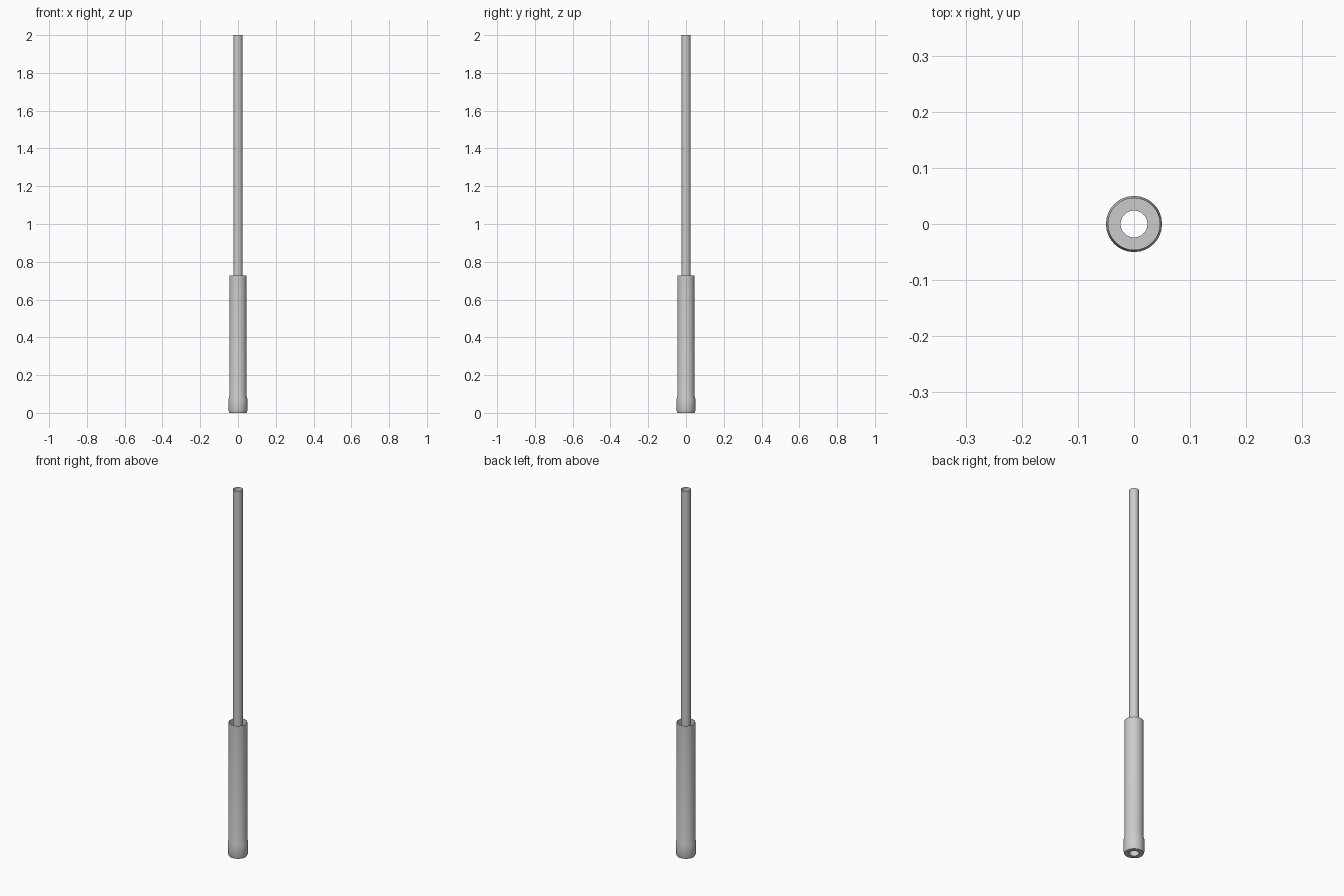
import bpy, bmesh
from math import tau, radians

if "Cube" in bpy.data.objects:
    bpy.data.objects.remove(bpy.data.objects["Cube"])


def lathe(name, profile, sides=32):
    """Spin an open (radius, height) profile around the z axis."""
    bm = bmesh.new()
    verts = [bm.verts.new((r, 0, z)) for r, z in profile]
    edges = [bm.edges.new(pair) for pair in zip(verts, verts[1:])]
    bmesh.ops.spin(bm, geom=verts + edges, cent=(0, 0, 0), axis=(0, 0, 1),
                   angle=tau, steps=sides)
    bmesh.ops.remove_doubles(bm, verts=bm.verts, dist=1e-5)
    bmesh.ops.recalc_face_normals(bm, faces=bm.faces)
    mesh = bpy.data.meshes.new(name)
    bm.to_mesh(mesh)
    bm.free()
    obj = bpy.data.objects.new(name, mesh)
    bpy.context.collection.objects.link(obj)
    bpy.ops.object.select_all(action='DESELECT')
    obj.select_set(True)
    bpy.context.view_layer.objects.active = obj
    bpy.ops.object.shade_smooth_by_angle(angle=radians(35))
    return obj


# Open-topped sleeve with a thicker collar and a holed bottom
lathe("sleeve", [(0.046, 0.727), (0.046, 0.088), (0.05, 0.073),
                 (0.05, 0.012), (0.046, 0.0), (0.024, 0.0)])

# Hollow rod running up through the sleeve
lathe("rod", [(0.024, 0.0), (0.024, 2.0)])
